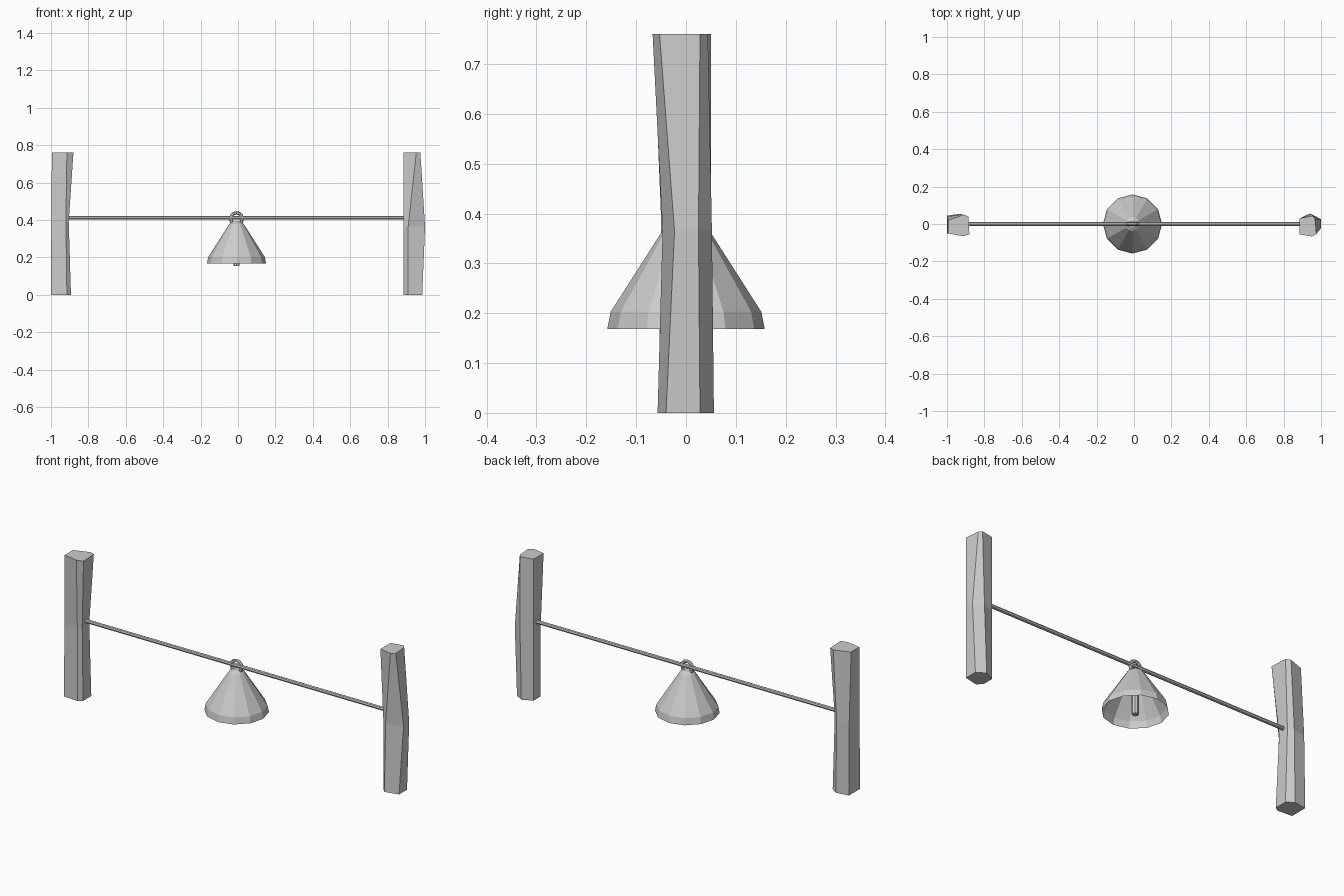
import bpy, bmesh, math

if "Cube" in bpy.data.objects:
    bpy.data.objects.remove(bpy.data.objects["Cube"])

grey = bpy.data.materials.new("light_grey")
grey.diffuse_color = (0.6, 0.6, 0.6, 1)
grey.use_nodes = True
grey.node_tree.nodes["Principled BSDF"].inputs["Base Color"].default_value = grey.diffuse_color


def make_object(name, bm):
    bmesh.ops.recalc_face_normals(bm, faces=bm.faces)
    mesh = bpy.data.meshes.new(name)
    bm.to_mesh(mesh)
    bm.free()
    mesh.materials.append(grey)
    obj = bpy.data.objects.new(name, mesh)
    bpy.context.collection.objects.link(obj)
    return obj


def loft(name, rings, cap_start=True, cap_end=True):
    """Skin a stack of equal-length point rings with flat faces."""
    bm = bmesh.new()
    rows = [[bm.verts.new(p) for p in ring] for ring in rings]
    n = len(rows[0])
    for a, b in zip(rows, rows[1:]):
        for i in range(n):
            j = (i + 1) % n
            bm.faces.new((a[i], a[j], b[j], b[i]))
    if cap_start:
        bm.faces.new(rows[0][::-1])
    if cap_end:
        bm.faces.new(rows[-1])
    return make_object(name, bm)


def circle(x, z, r, sides):
    return [(x + r * math.cos(2 * math.pi * i / sides),
             r * math.sin(2 * math.pi * i / sides), z) for i in range(sides)]


def post(name, sections):
    loft(name, [[(x, y, z) for x, y in pts] for z, pts in sections])


# Rough-hewn six-sided posts, bent at the middle
post("right_post", [
    (0.0, [(0.885, -0.03), (0.91, -0.057), (0.985, -0.04),
           (0.985, 0.028), (0.94, 0.056), (0.885, 0.03)]),
    (0.365, [(0.885, -0.03), (0.91, -0.047), (1.0, -0.023),
             (1.0, 0.025), (0.95, 0.052), (0.885, 0.03)]),
    (0.76, [(0.885, -0.055), (0.953, -0.067), (0.975, -0.053),
            (0.968, 0.028), (0.955, 0.044), (0.885, 0.03)])])
post("left_post", [
    (0.0, [(-1.0, -0.05), (-0.915, -0.055), (-0.893, -0.04),
           (-0.893, 0.03), (-0.93, 0.055), (-1.0, 0.045)]),
    (0.39, [(-0.998, -0.047), (-0.92, -0.05), (-0.905, -0.03),
            (-0.905, 0.03), (-0.93, 0.05), (-0.998, 0.04)]),
    (0.76, [(-0.995, -0.05), (-0.915, -0.065), (-0.88, -0.055),
            (-0.885, 0.04), (-0.91, 0.05), (-0.995, 0.02)])])

# Crossbar between the posts
BAR_Z, BELL_X = 0.412, -0.008
loft("crossbar", [[(x, 0.01 * math.cos(a), BAR_Z + 0.01 * math.sin(a))
                   for a in (math.tau * i / 8 for i in range(8))]
                  for x in (-0.915, 0.895)])

# Open twelve-sided bell with a closed crown
loft("bell", [circle(BELL_X, z, r, 12) for z, r in
              ((0.168, 0.158), (0.203, 0.151), (0.38, 0.038), (0.392, 0.02))],
     cap_start=False)

# Clapper
loft("clapper", [circle(BELL_X, z, 0.017, 8) for z in (0.154, 0.38)])

# Hanging ring
bpy.ops.mesh.primitive_torus_add(
    major_segments=12, minor_segments=6, major_radius=0.031, minor_radius=0.009,
    location=(BELL_X, 0, 0.408), rotation=(math.pi / 2, 0, 0))
ring = bpy.context.object
ring.name = "hanging_ring"
ring.data.materials.append(grey)
for p in ring.data.polygons:
    p.use_smooth = False
